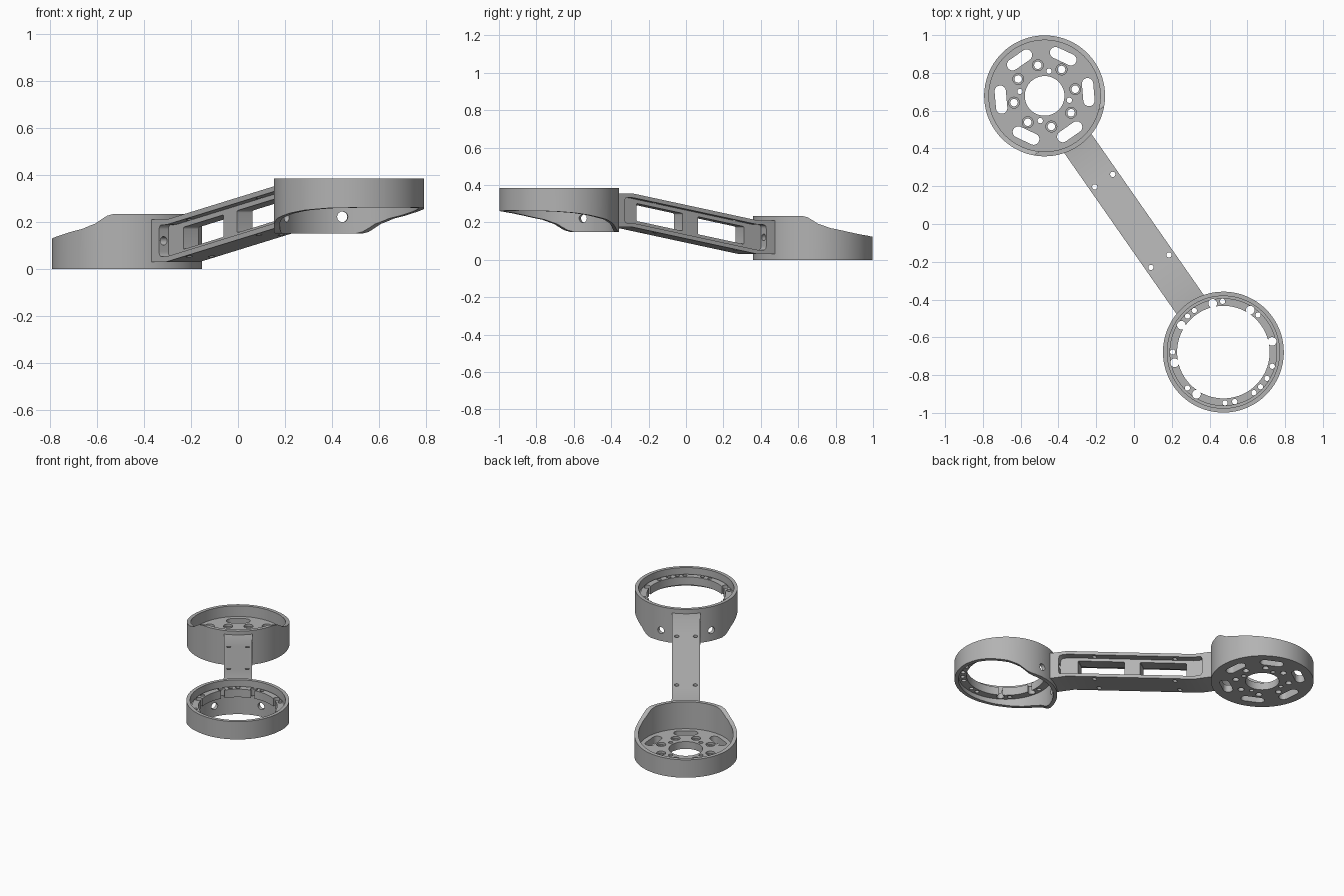
import bpy, bmesh
from math import cos, sin, pi, radians, atan2
from mathutils import Matrix, Vector

cube = bpy.data.objects.get("Cube")
if cube:
    bpy.data.objects.remove(cube, do_unlink=True)

HALF = 0.827          # half distance between the two hub centres
R = 0.32              # hub radius
TOP = 0.385           # total height
TURN = Matrix.Rotation(atan2(-1.356, 0.946), 4, 'Z')

grey = bpy.data.materials.new("machined_grey")
grey.use_nodes = True
COLOUR = (0.45, 0.45, 0.45, 1)
grey.diffuse_color = COLOUR
grey.node_tree.nodes["Principled BSDF"].inputs["Base Color"].default_value = COLOUR


def finish(bm, name):
    bmesh.ops.recalc_face_normals(bm, faces=bm.faces)
    mesh = bpy.data.meshes.new(name)
    bm.to_mesh(mesh)
    bm.free()
    ob = bpy.data.objects.new(name, mesh)
    bpy.context.collection.objects.link(ob)
    return ob


def prism(bm, pts, lo, hi, axis='z'):
    """Extrude a 2D outline along z (outline x,y) or along y (outline x,z)."""
    def place(p, h):
        return (p[0], p[1], h) if axis == 'z' else (p[0], h, p[1])
    a = [bm.verts.new(place(p, lo)) for p in pts]
    b = [bm.verts.new(place(p, hi)) for p in pts]
    bm.faces.new(a)
    bm.faces.new(b[::-1])
    for i in range(len(pts)):
        j = (i + 1) % len(pts)
        bm.faces.new((a[i], a[j], b[j], b[i]))


def lathe(name, profile, cx, steps=96):
    bm = bmesh.new()
    rings = [[bm.verts.new((cx + r * cos(2 * pi * k / steps), r * sin(2 * pi * k / steps), z))
              for r, z in profile] for k in range(steps)]
    n = len(profile)
    for k in range(steps):
        a, b = rings[k], rings[(k + 1) % steps]
        for i in range(n):
            j = (i + 1) % n
            bm.faces.new((a[i], a[j], b[j], b[i]))
    return finish(bm, name)


def circle(cx, cy, r, n=20):
    return [(cx + r * cos(2 * pi * k / n), cy + r * sin(2 * pi * k / n)) for k in range(n)]


def polar(cx, r, deg):
    return cx + r * cos(radians(deg)), r * sin(radians(deg))


def rounded(pts, r, n=5):
    """Round the corners of an outline."""
    out = []
    for i, p in enumerate(pts):
        p = Vector(p)
        a = (Vector(pts[i - 1]) - p).normalized() * r
        b = (Vector(pts[(i + 1) % len(pts)]) - p).normalized() * r
        for k in range(n + 1):
            t = k / n
            out.append(tuple(p + a * (1 - t) ** 2 + b * t ** 2))
    return out


def rod(bm, start, direction, length, r):
    """Round cutter along a horizontal direction."""
    d = Vector(direction).normalized()
    m = Matrix.Translation(Vector(start) + d * length / 2) @ d.to_track_quat('Z', 'Y').to_matrix().to_4x4()
    bmesh.ops.create_cone(bm, cap_ends=True, segments=20, radius1=r, radius2=r, depth=length, matrix=m)


def cut(ob, bm):
    tool = finish(bm, "cutter")
    tool.hide_render = True
    mod = ob.modifiers.new("cut", 'BOOLEAN')
    mod.operation, mod.solver, mod.object = 'DIFFERENCE', 'EXACT', tool
    bpy.context.view_layer.objects.active = ob
    bpy.ops.object.modifier_apply(modifier=mod.name)
    bpy.data.objects.remove(tool, do_unlink=True)


# Sweeping shoulder line of a hub, running towards the arm
SHOULDER = [(-0.4, 0.12), (-0.2, 0.126), (-0.1, 0.135), (-0.02, 0.147), (0.1, 0.17),
            (0.16, 0.193), (0.185, 0.212), (0.205, 0.227), (0.225, 0.234), (0.24, 0.26)]


def shoulder_cut(ob, cx, flip):
    pts = SHOULDER + [(0.24, 0.6), (-0.4, 0.6)]
    if flip:
        pts = [(-u, TOP - z) for u, z in pts]
    bm = bmesh.new()
    prism(bm, [(cx + u, z) for u, z in pts], -0.5, 0.5, 'y')
    cut(ob, bm)


# Motor cup: floor with centre hole and a raised wall
cup = lathe("motor_cup", [(0.105, 0), (R, 0), (R, 0.235), (0.295, 0.235),
                          (0.295, 0.05), (0.105, 0.05)], -HALF)
shoulder_cut(cup, -HALF, False)
bm = bmesh.new()
for k in range(6):      # long slots
    c, s = cos(k * pi / 3), sin(k * pi / 3)
    slot = [(0.232 + 0.03 * cos(t), side * 0.045 + 0.03 * sin(t))
            for side, start in ((1, 0), (-1, pi))
            for t in [start + pi * i / 10 for i in range(11)]]
    prism(bm, [(-HALF + x * c - y * s, x * s + y * c) for x, y in slot], -0.1, 0.1)
for k in range(8):      # bolt holes
    prism(bm, circle(*polar(-HALF, 0.166, 22.5 + 45 * k), 0.02), -0.1, 0.1)
for k in range(4):      # pin holes
    prism(bm, circle(*polar(-HALF, 0.133, 45 + 90 * k), 0.014), -0.1, 0.1)
cut(cup, bm)
bm = bmesh.new()
for k in range(8):      # counterbores
    prism(bm, circle(*polar(-HALF, 0.166, 22.5 + 45 * k), 0.029), 0.035, 0.1)
cut(cup, bm)

# Open ring: recessed inner flange with a groove and a lowered skirt
ring = lathe("open_ring", [(0.245, 0.29), (0.295, 0.29), (0.295, 0.15), (R, 0.15), (R, TOP),
                           (0.297, TOP), (0.297, 0.33), (0.285, 0.33),
                           (0.285, 0.345), (0.245, 0.345)], HALF)
shoulder_cut(ring, HALF, True)
bm = bmesh.new()
for k in range(1, 7):   # large flange holes
    prism(bm, circle(*polar(HALF, 0.264, 22.5 + 45 * k), 0.023), 0.27, 0.5)
for deg in (146, 180, 190, 235, 280, 327, 338, 2, 12, 24, 39, 102):
    prism(bm, circle(*polar(HALF, 0.269, deg), 0.014), 0.27, 0.5)
for side in (-1, 1):    # skirt holes beside the arm
    a = radians(180 + side * 29.5)
    d = Vector((cos(a), sin(a), 0))
    rod(bm, Vector((HALF, 0, 0.222)) + d * 0.2, d, 0.2, 0.023)
cut(ring, bm)


# Sloping arm: I-section beam with level ends
def mid(u):
    return TOP / 2 + 0.177 * max(-0.41, min(0.41, u))


def band(end, half):
    us = (-end, -0.41, 0.41, end)
    return [(u, mid(u) - half) for u in us] + [(u, mid(u) + half) for u in us[::-1]]


bm = bmesh.new()
prism(bm, band(0.65, 0.09), -0.088, 0.088, 'y')
arm = finish(bm, "connecting_arm")
bm = bmesh.new()
for x in (-HALF, HALF):     # saddle the ends onto the hubs
    prism(bm, circle(x, 0, 0.312, 96), -0.2, 0.7)
cut(arm, bm)
bm = bmesh.new()
for lo, hi in ((-0.2, -0.04), (0.04, 0.2)):     # side pockets
    prism(bm, rounded(band(0.462, 0.068), 0.022), lo, hi, 'y')
cut(arm, bm)
bm = bmesh.new()
for a, b in ((-0.35, -0.05), (0.05, 0.35)):     # windows through the web
    pts = [(a, mid(a) - 0.047), (b, mid(b) - 0.047), (b, mid(b) + 0.047), (a, mid(a) + 0.047)]
    prism(bm, rounded(pts, 0.008, 3), -0.2, 0.2, 'y')
for u in (-0.28, 0.24):     # vertical screw holes
    for v in (-0.058, 0.058):
        prism(bm, circle(u, v, 0.014), -0.2, 0.7)
for end in (-1, 1):         # end bolt holes
    for v in (-0.064, 0.064):
        rod(bm, (end * 0.44, v, mid(end)), (end, 0, 0), 0.2, 0.018)
cut(arm, bm)

# Turn into place, colour and shade
for ob in (cup, ring, arm):
    ob.data.transform(TURN)
    ob.data.materials.clear()
    ob.data.materials.append(grey)
    for f in ob.data.polygons:
        f.material_index = 0
    bpy.ops.object.select_all(action='DESELECT')
    ob.select_set(True)
    bpy.context.view_layer.objects.active = ob
    bpy.ops.object.shade_smooth_by_angle(angle=radians(30))
